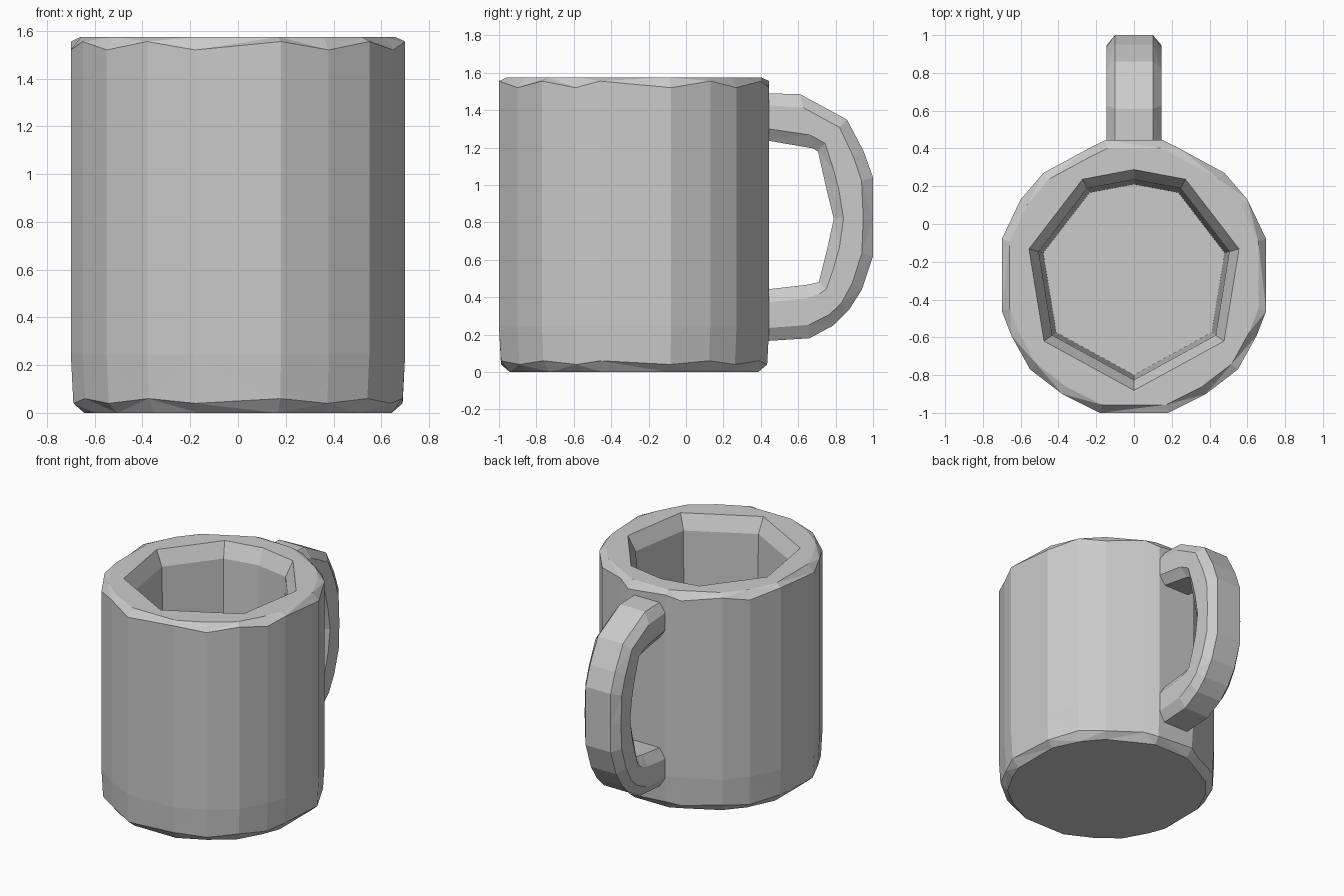
import bpy, bmesh

if "Cube" in bpy.data.objects:
    bpy.data.objects.remove(bpy.data.objects["Cube"])

CY = -0.285  # centre of the cup body along y


def loft(name, rings):
    """Closed solid skinned through rings with equal point counts."""
    bm = bmesh.new()
    vs = [[bm.verts.new(p) for p in ring] for ring in rings]
    n = len(vs[0])
    for a, b in zip(vs, vs[1:]):
        for i in range(n):
            j = (i + 1) % n
            bm.faces.new((a[i], a[j], b[j], b[i]))
    bm.faces.new(vs[0][::-1])
    bm.faces.new(vs[-1])
    # split bent quads into clean flat facets
    bmesh.ops.triangulate(bm, faces=[f for f in bm.faces if len(f.verts) == 4])
    bmesh.ops.recalc_face_normals(bm, faces=bm.faces)
    mesh = bpy.data.meshes.new(name)
    bm.to_mesh(mesh)
    bm.free()
    ob = bpy.data.objects.new(name, mesh)
    bpy.context.collection.objects.link(ob)
    return ob


def mirrored(half):
    """Close a right-hand outline by mirroring it across x = 0."""
    return half + [(-x, y) for x, y in reversed(half) if x > 0]


def ring(outline, scale, z, dip=0.0):
    """Scale an outline about the cup axis; every other point may dip."""
    return [(x * scale, CY + (y - CY) * scale, z - dip * (i % 2))
            for i, (x, y) in enumerate(outline)]


# Cup body: faceted barrel with chamfered foot and rim
outer = mirrored([(0.18, -1.0), (0.38, -0.90), (0.55, -0.77), (0.65, -0.59),
                  (0.70, -0.46), (0.70, -0.08), (0.60, 0.13), (0.48, 0.27),
                  (0.24, 0.40), (0.15, 0.445)])
cup = loft("cup_body", [ring(outer, 0.92, 0.0),
                        ring(outer, 0.985, 0.06, 0.02),
                        ring(outer, 1.0, 0.245),
                        ring(outer, 1.0, 1.555, 0.035),
                        ring(outer, 0.94, 1.575)])

# Angular cavity with a flared lip
h = [(0, -0.81), (0.42, -0.58), (0.49, -0.15), (0.24, 0.175), (0, 0.22)]
inner = h + [(-x, y) for x, y in reversed(h[1:4])]
cutter = loft("cavity_cutter", [ring(inner, 0.98, 0.245),
                                ring(inner, 1.03, 1.47),
                                ring(inner, 1.16, 1.60)])
cutter.hide_render = True
cut = cup.modifiers.new("cavity", 'BOOLEAN')
cut.operation = 'DIFFERENCE'
cut.solver = 'EXACT'
cut.object = cutter
bpy.context.view_layer.objects.active = cup
cup.select_set(True)
bpy.ops.object.modifier_apply(modifier=cut.name)
bpy.data.objects.remove(cutter)

# Handle: stations of (outer y, outer z, inner y, inner z)
stations = [(0.42, 1.49, 0.42, 1.24), (0.61, 1.485, 0.68, 1.195),
            (0.86, 1.35, 0.705, 1.18), (0.95, 1.18, 0.735, 1.05),
            (1.0, 1.04, 0.755, 0.96), (1.0, 0.82, 0.79, 0.82),
            (1.0, 0.62, 0.76, 0.68), (0.94, 0.44, 0.735, 0.58),
            (0.87, 0.33, 0.71, 0.48), (0.79, 0.25, 0.69, 0.475),
            (0.66, 0.18, 0.64, 0.465), (0.42, 0.165, 0.42, 0.44)]
# Cross-section: (half width, fraction from outer to inner edge)
section = [(0.10, 0.0), (0.145, 0.25), (0.145, 0.75), (0.10, 1.0),
           (-0.10, 1.0), (-0.145, 0.75), (-0.145, 0.25), (-0.10, 0.0)]
loft("handle", [[(x, oy + (iy - oy) * t, oz + (iz - oz) * t)
                 for x, t in section] for oy, oz, iy, iz in stations])
